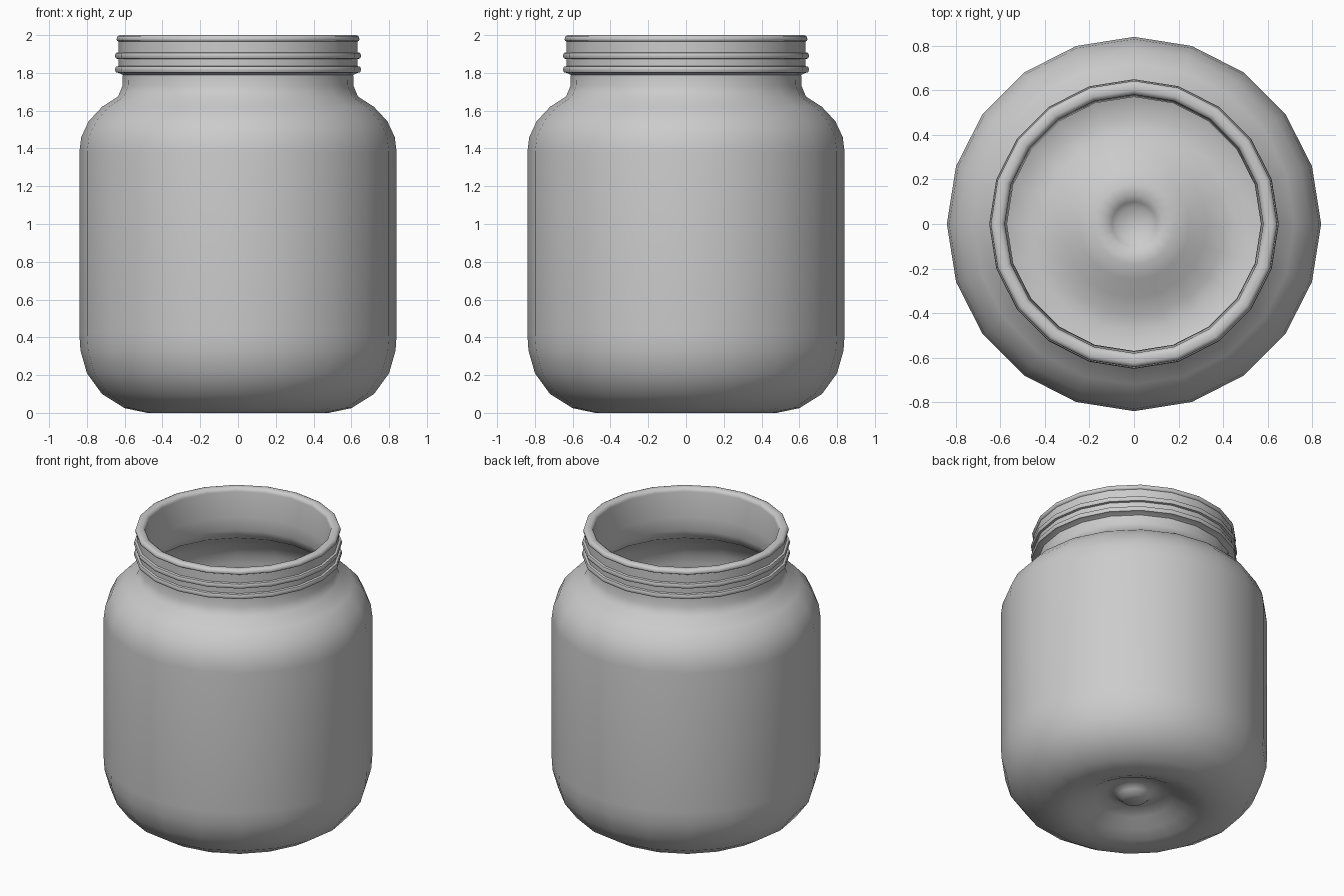
import bpy, bmesh, math

if "Cube" in bpy.data.objects:
    bpy.data.objects.remove(bpy.data.objects["Cube"])

SIDES = 20


def lathe(name, profile):
    """Revolve an (r, z) profile that starts and ends on the axis."""
    bm = bmesh.new()
    rings = []
    for r, z in profile:
        if r == 0:
            rings.append([bm.verts.new((0, 0, z))] * SIDES)
        else:
            rings.append([bm.verts.new((r * math.cos(math.tau * i / SIDES),
                                        r * math.sin(math.tau * i / SIDES), z))
                          for i in range(SIDES)])
    for a, b in zip(rings, rings[1:]):
        for i in range(SIDES):
            j = (i + 1) % SIDES
            bm.faces.new(list(dict.fromkeys((a[i], a[j], b[j], b[i]))))
    bmesh.ops.recalc_face_normals(bm, faces=bm.faces)
    mesh = bpy.data.meshes.new(name)
    bm.to_mesh(mesh)
    bm.free()
    obj = bpy.data.objects.new(name, mesh)
    bpy.context.collection.objects.link(obj)
    bpy.ops.object.select_all(action='DESELECT')
    obj.select_set(True)
    bpy.context.view_layer.objects.active = obj
    bpy.ops.object.shade_smooth_by_angle(angle=math.radians(50))
    return obj


def thread(z, r=0.632, out=0.65, h=0.036):
    """Rounded ring around the neck, from z upwards."""
    return [(r, z), (out - 0.004, z + 0.003), (out, z + h * 0.35),
            (out, z + h * 0.65), (out - 0.004, z + h - 0.003), (r, z + h)]


# Punted base with a centre dimple, heel, straight wall, shoulder, neck
base = [(0, 0.07), (0.075, 0.07), (0.10, 0.095), (0.13, 0.115), (0.18, 0.118),
        (0.25, 0.09), (0.33, 0.045), (0.41, 0.012), (0.48, 0.0)]
wall = [(0.60, 0.025), (0.72, 0.10), (0.80, 0.21), (0.834, 0.33), (0.84, 0.42),
        (0.84, 1.38), (0.83, 1.46), (0.79, 1.545), (0.72, 1.62),
        (0.635, 1.675), (0.612, 1.73), (0.61, 1.79)]
# Threads and rolled lip
neck = (thread(1.80) + thread(1.873)
        + [(0.632, 1.965), (0.641, 1.97), (0.643, 1.98), (0.638, 1.994),
           (0.625, 2.0), (0.60, 2.0), (0.585, 1.992), (0.58, 1.975)])
# Inside surface from the mouth down to the floor
inside = [(0.575, 1.80), (0.57, 1.71), (0.60, 1.645), (0.69, 1.59),
          (0.755, 1.52), (0.79, 1.45), (0.80, 1.38), (0.80, 0.42),
          (0.794, 0.34), (0.765, 0.235), (0.695, 0.137), (0.59, 0.065)]
floor = [(r, z + 0.04) for r, z in reversed(base)]

lathe("jar", base + wall + neck + inside + floor)
